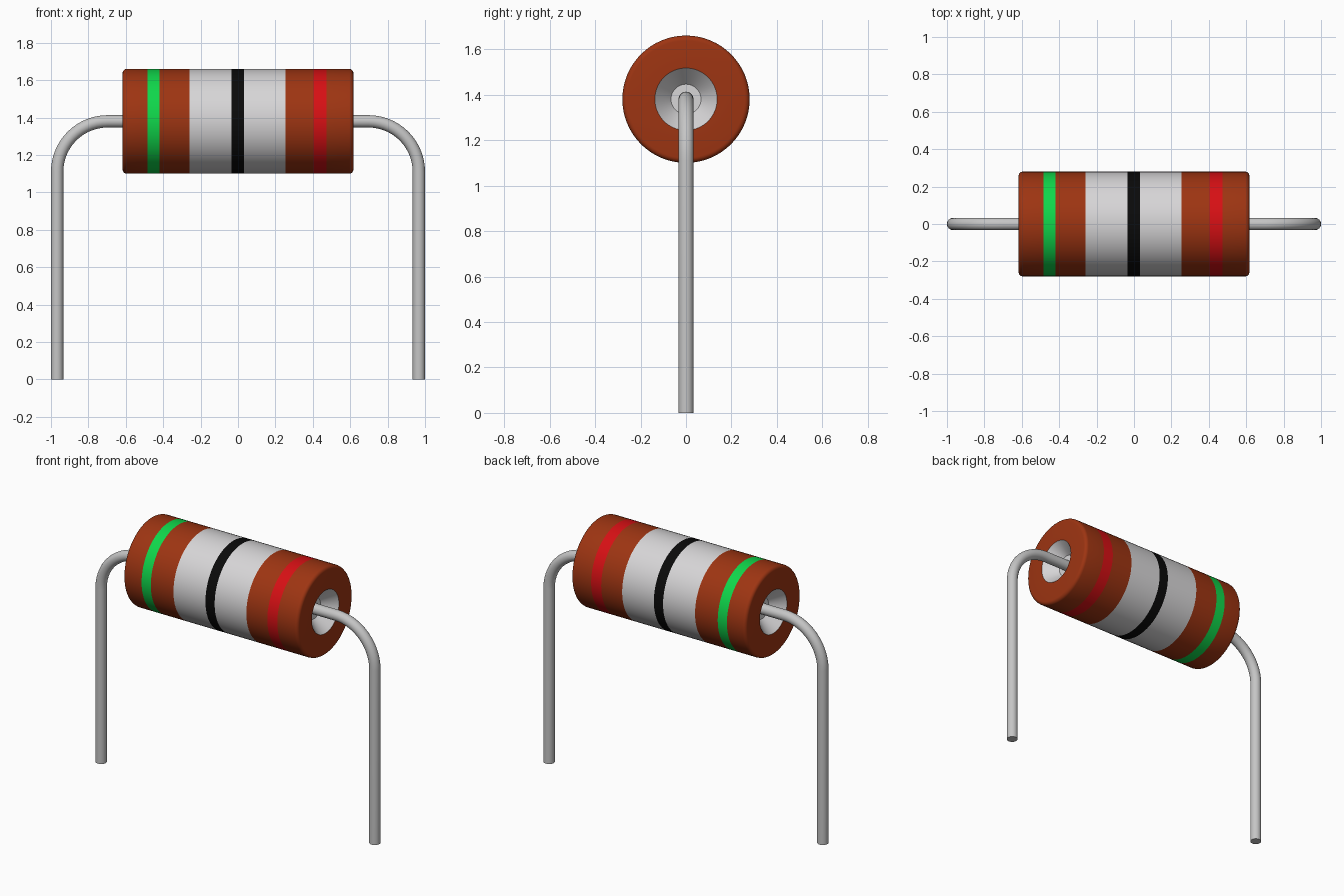
import bpy, bmesh, math
from mathutils import Vector, Matrix

if "Cube" in bpy.data.objects:
    bpy.data.objects.remove(bpy.data.objects["Cube"])

AXIS_Z, BODY_R, HALF = 1.38, 0.28, 0.617
LEAD_R, LEAD_X, BEND = 0.033, 0.967, 0.27


def material(name, rgb):
    mat = bpy.data.materials.new(name)
    mat.use_nodes = True
    mat.diffuse_color = (*rgb, 1)
    bsdf = mat.node_tree.nodes["Principled BSDF"]
    bsdf.inputs["Base Color"].default_value = (*rgb, 1)
    bsdf.inputs["Roughness"].default_value = 0.5
    return mat


brown = material("brown", (0.34, 0.035, 0.006))
white = material("off white", (0.68, 0.67, 0.68))
green = material("green", (0.005, 0.68, 0.07))
black = material("black", (0.003, 0.003, 0.003))
red = material("red", (0.68, 0.005, 0.007))
metal = material("metal grey", (0.56, 0.56, 0.56))


def smooth(obj, degrees):
    bpy.ops.object.select_all(action="DESELECT")
    obj.select_set(True)
    bpy.context.view_layer.objects.active = obj
    bpy.ops.object.shade_smooth_by_angle(angle=math.radians(degrees))


def lathe(name, profile, mats, pick):
    """Spin (x, radius) points around the body axis; pick(x, r) gives the material."""
    bm = bmesh.new()
    verts = [bm.verts.new((x, 0, r)) for x, r in profile]
    edges = [bm.edges.new(pair) for pair in zip(verts, verts[1:])]
    bmesh.ops.spin(bm, geom=verts + edges, cent=(0, 0, 0), axis=(1, 0, 0),
                   angle=math.tau, steps=64, use_duplicate=False)
    bmesh.ops.remove_doubles(bm, verts=bm.verts, dist=0.0002)
    bmesh.ops.recalc_face_normals(bm, faces=bm.faces)
    for f in bm.faces:
        c = f.calc_center_median()
        f.material_index = pick(c.x, math.hypot(c.y, c.z))
    mesh = bpy.data.meshes.new(name)
    bm.to_mesh(mesh)
    bm.free()
    for m in mats:
        mesh.materials.append(m)
    obj = bpy.data.objects.new(name, mesh)
    bpy.context.collection.objects.link(obj)
    obj.location.z = AXIS_Z
    smooth(obj, 40)


# Banded body: recessed floor, cone, flat rim, rounded edge, then the bands
FILLET, CUP_R, FLOOR_R, DEPTH = 0.022, 0.137, 0.066, 0.08
end = [(HALF - DEPTH, 0), (HALF - DEPTH, FLOOR_R), (HALF, CUP_R)]
for i in range(6):
    a = math.pi / 2 * i / 5
    end.append((HALF - FILLET * (1 - math.cos(a)),
                BODY_R - FILLET * (1 - math.sin(a))))
bands = [(-0.485, -0.42, 2), (-0.26, -0.034, 1), (-0.034, 0.031, 3),
         (0.031, 0.255, 1), (0.403, 0.474, 4)]
cuts = sorted({x for lo, hi, _ in bands for x in (lo, hi)})
profile = [(-x, r) for x, r in end] + [(x, BODY_R) for x in cuts] + end[::-1]


def body_colour(x, r):
    if abs(x) > HALF - DEPTH - 0.001 and r < CUP_R:
        return 1
    return next((m for lo, hi, m in bands if lo < x < hi), 0)


lathe("resistor_body", profile, [brown, white, green, black, red], body_colour)


# Bent wire leads: a round section swept along a quarter bend
def lead(name, side):
    path = [(HALF - DEPTH - 0.02, AXIS_Z)]
    steps = 14
    for i in range(steps + 1):
        a = math.pi / 2 * i / steps
        path.append((LEAD_X - BEND + BEND * math.sin(a),
                     AXIS_Z - BEND + BEND * math.cos(a)))
    path.append((LEAD_X, 0))
    pts = [Vector((side * x, 0, z)) for x, z in path]
    bm = bmesh.new()
    rings, sides = [], 24
    for i, p in enumerate(pts):
        # Section frame follows the bend angle
        a = math.pi / 2 * min(max(i - 1, 0), steps) / steps
        out = Vector((side * math.sin(a), 0, math.cos(a)))
        ring = []
        for k in range(sides):
            t = math.tau * k / sides
            ring.append(bm.verts.new(
                p + LEAD_R * (out * math.cos(t) + Vector((0, math.sin(t), 0)))))
        rings.append(ring)
    for r0, r1 in zip(rings, rings[1:]):
        for k in range(sides):
            n = (k + 1) % sides
            bm.faces.new((r0[k], r0[n], r1[n], r1[k]))
    bm.faces.new(rings[0])
    bm.faces.new(rings[-1])
    bmesh.ops.recalc_face_normals(bm, faces=bm.faces)
    mesh = bpy.data.meshes.new(name)
    bm.to_mesh(mesh)
    bm.free()
    mesh.materials.append(metal)
    obj = bpy.data.objects.new(name, mesh)
    bpy.context.collection.objects.link(obj)
    smooth(obj, 40)


lead("left_lead", 1)
lead("right_lead", -1)
